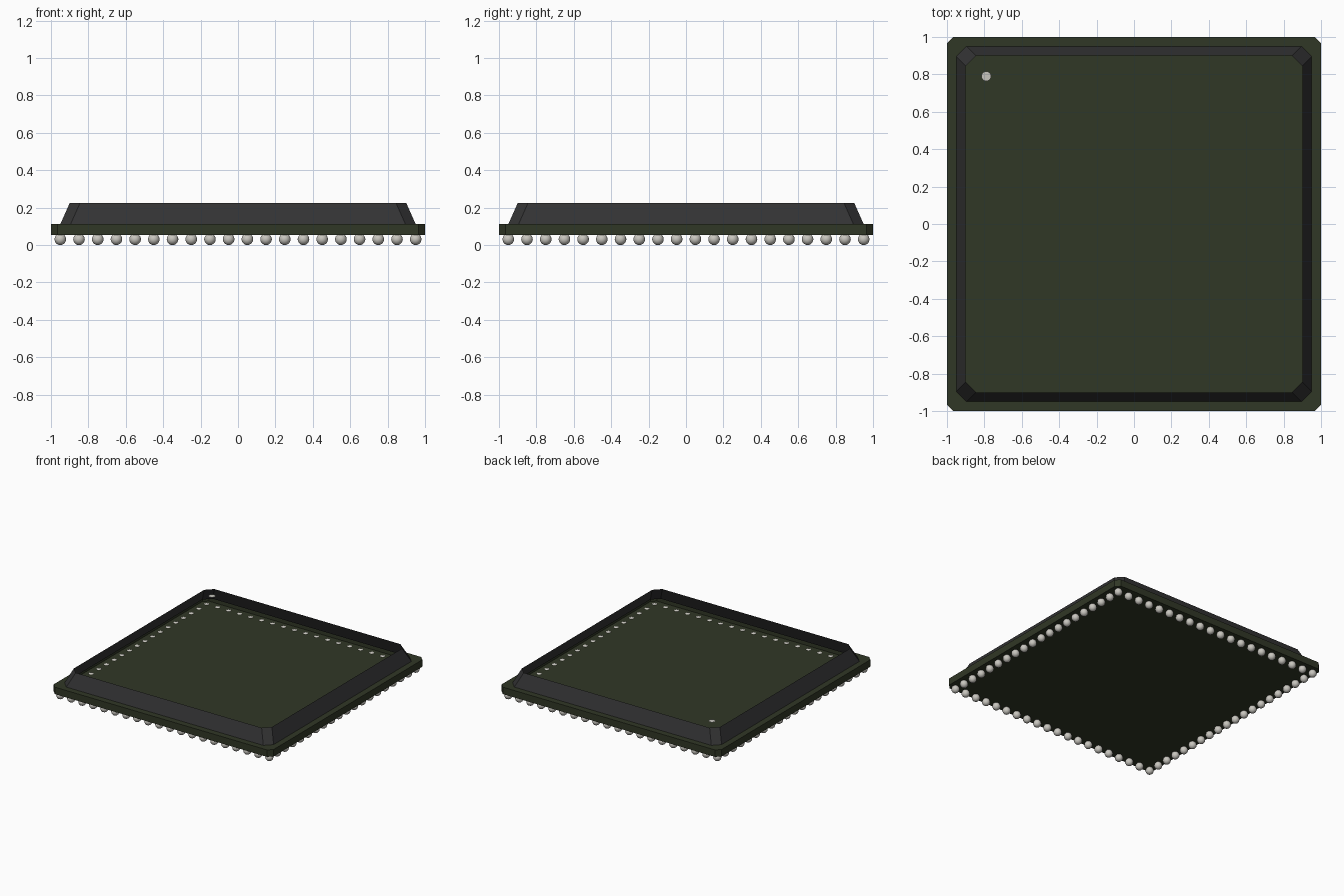
import bpy
import bmesh
import math
from mathutils import Matrix

cube = bpy.data.objects.get("Cube")
if cube:
    bpy.data.objects.remove(cube, do_unlink=True)


def material(name, rgb):
    mat = bpy.data.materials.new(name)
    mat.use_nodes = True
    mat.diffuse_color = (*rgb, 1)
    bsdf = next(n for n in mat.node_tree.nodes if n.type == "BSDF_PRINCIPLED")
    bsdf.inputs["Base Color"].default_value = (*rgb, 1)
    return mat


def add_object(name, bm, mat):
    mesh = bpy.data.meshes.new(name)
    bm.to_mesh(mesh)
    bm.free()
    mesh.materials.append(mat)
    obj = bpy.data.objects.new(name, mesh)
    bpy.context.collection.objects.link(obj)
    return obj


def chamfered_square(bm, half, cut, z):
    """Ring of eight vertices: a square with clipped corners, anticlockwise."""
    a, b = half, half - cut
    outline = [(b, -a), (a, -b), (a, b), (b, a), (-b, a), (-a, b), (-a, -b), (-b, -a)]
    return [bm.verts.new((x, y, z)) for x, y in outline]


def shell(name, rings, mat, floor=False):
    """Open shell through a stack of (half width, corner cut, z) rings."""
    bm = bmesh.new()
    loops = [chamfered_square(bm, *ring) for ring in rings]
    for low, high in zip(loops, loops[1:]):
        for i in range(8):
            j = (i + 1) % 8
            bm.faces.new((low[i], low[j], high[j], high[i]))
    if floor:
        bm.faces.new(list(reversed(loops[0])))
    return add_object(name, bm, mat)


green = material("dark green board", (0.030, 0.038, 0.019))
black = material("charcoal casing", (0.032, 0.032, 0.033))
silver = material("silver solder", (0.58, 0.565, 0.52))

BOARD_BOTTOM, BOARD_TOP, CASING_TOP = 0.055, 0.112, 0.224

# Hollow board: floor, side walls and the narrow rim around the casing
shell("board", [(1.0, 0.035, BOARD_BOTTOM), (1.0, 0.035, BOARD_TOP),
                (0.95, 0.055, BOARD_TOP)], green, floor=True)

# Sloped casing walls, open at the top
shell("casing_walls", [(0.95, 0.055, BOARD_TOP), (0.90, 0.055, CASING_TOP)], black)

# Corner marker dot, level with the casing's top edge
bm = bmesh.new()
bmesh.ops.create_circle(bm, cap_ends=True, segments=16, radius=0.026,
                        matrix=Matrix.Translation((-0.79, 0.79, CASING_TOP)))
add_object("corner_marker", bm, silver)

# One row of solder balls around the edge, twenty per side
RADIUS, COUNT, REACH = 0.031, 20, 0.95
bm = bmesh.new()
for i in range(COUNT):
    for j in range(COUNT):
        if i in (0, COUNT - 1) or j in (0, COUNT - 1):
            x = -REACH + 2 * REACH * i / (COUNT - 1)
            y = -REACH + 2 * REACH * j / (COUNT - 1)
            bmesh.ops.create_uvsphere(bm, u_segments=16, v_segments=10, radius=RADIUS,
                                      matrix=Matrix.Translation((x, y, RADIUS)))
balls = add_object("solder_balls", bm, silver)
bpy.ops.object.select_all(action="DESELECT")
balls.select_set(True)
bpy.context.view_layer.objects.active = balls
bpy.ops.object.shade_smooth_by_angle(angle=math.radians(50))
